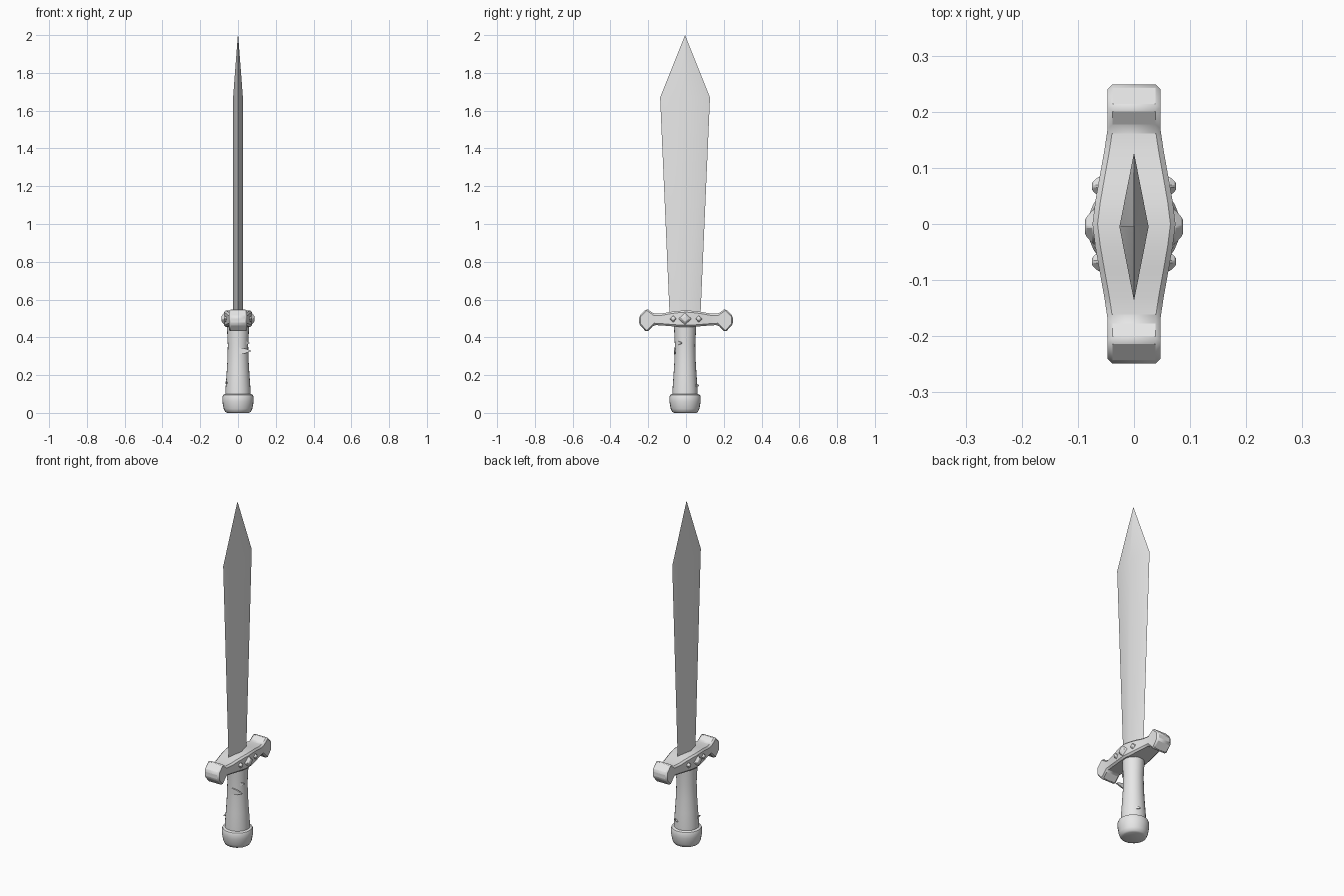
import bpy, bmesh, math
from mathutils import Vector, Matrix

if "Cube" in bpy.data.objects:
    bpy.data.objects.remove(bpy.data.objects["Cube"], do_unlink=True)

grey = bpy.data.materials.new("light_grey")
grey.use_nodes = True
grey.diffuse_color = (0.8, 0.8, 0.8, 1)
grey.node_tree.nodes["Principled BSDF"].inputs["Base Color"].default_value = (0.8, 0.8, 0.8, 1)
MID = -0.005  # y of the sword's long axis


def finish(name, bm, angle=30, bevel=0, segments=1):
    bmesh.ops.recalc_face_normals(bm, faces=bm.faces)
    mesh = bpy.data.meshes.new(name)
    bm.to_mesh(mesh)
    bm.free()
    mesh.materials.append(grey)
    ob = bpy.data.objects.new(name, mesh)
    bpy.context.collection.objects.link(ob)
    if bevel:
        mod = ob.modifiers.new("bevel", "BEVEL")
        mod.width, mod.segments = bevel, segments
        mod.limit_method, mod.angle_limit = "ANGLE", math.radians(35)
    bpy.ops.object.select_all(action="DESELECT")
    ob.select_set(True)
    bpy.context.view_layer.objects.active = ob
    bpy.ops.object.shade_smooth_by_angle(angle=math.radians(angle))
    return ob


def loft(bm, rings):
    """Bridge rings of points and cap both ends."""
    loops = [[bm.verts.new(p) for p in ring] for ring in rings]
    for a, b in zip(loops, loops[1:]):
        n = len(a)
        for i in range(n):
            bm.faces.new((a[i], a[(i + 1) % n], b[(i + 1) % n], b[i]))
    bm.faces.new(loops[0])
    bm.faces.new(loops[-1])


def turned(name, profile, sides=24):
    bm = bmesh.new()
    loft(bm, [[(r * math.cos(i * math.tau / sides), MID + r * math.sin(i * math.tau / sides), z)
               for i in range(sides)] for r, z in profile])
    return finish(name, bm, 40)


# Blade: diamond section widening to the shoulder, then a point
bm = bmesh.new()
loft(bm, [[(t, MID, z), (0, MID + w, z), (-t, MID, z), (0, MID - w, z)]
          for z, w, t in ((0.5, 0.081, 0.026), (1.67, 0.132, 0.026), (1.998, 0.001, 0.001))])
bm.faces.ensure_lookup_table()
finish("blade", bm)

# Grip and pommel
turned("grip", [(0.067, 0.08), (0.066, 0.13), (0.061, 0.2), (0.056, 0.28),
                (0.054, 0.36), (0.057, 0.42), (0.059, 0.48)])
turned("pommel", [(0.058, 0), (0.068, 0.005), (0.076, 0.022), (0.083, 0.06),
                  (0.083, 0.085), (0.079, 0.095), (0.068, 0.1)])

# Crossguard: rectangular sections along y with flared, pointed ends
half = [(0, 0.543, 0.455, 0.074), (0.04, 0.54, 0.456, 0.069), (0.08, 0.535, 0.459, 0.062),
        (0.13, 0.526, 0.463, 0.053), (0.17, 0.525, 0.465, 0.047),
        (0.208, 0.552, 0.426, 0.047), (0.249, 0.51, 0.47, 0.047)]
stations = [(-y, a, b, x) for y, a, b, x in half[:0:-1]] + half
bm = bmesh.new()
loft(bm, [[(-x, y, b), (x, y, b), (x, y, a), (-x, y, a)] for y, a, b, x in stations])
finish("crossguard", bm, 30, 0.009)


# Faceted studs on both faces of the guard
def stud(name, side, y, z, radius, x_in, x_out):
    bm = bmesh.new()
    rings = []
    for x, s in ((x_in, 1), (x_in + (x_out - x_in) * 0.55, 1), (x_out, 0.5)):
        rings.append([(side * x, y + s * radius * math.cos(i * math.pi / 2),
                       z + s * radius * math.sin(i * math.pi / 2)) for i in range(4)])
    loft(bm, rings)
    finish(name, bm, 20, 0.003)


for side, label in ((1, "left"), (-1, "right")):
    stud("centre_stud_" + label, side, MID, 0.498, 0.034, 0.055, 0.087)
    for y, end in ((0.067, "back"), (-0.067, "front")):
        stud("small_stud_" + label + "_" + end, side, y, 0.498, 0.019, 0.05, 0.075)


# Loose wrap ends: thin pointed flaps lifting off the grip
def flap(name, angle, z, radius, length, height, lift):
    bm = bmesh.new()
    a = math.radians(angle)
    out = Vector((math.cos(a), math.sin(a), 0))
    along = Vector((-math.sin(a), math.cos(a), 0))
    base = Vector((0, MID, z)) + out * radius
    rings = []
    for t, s in ((0, 1), (0.5, 0.75), (1, 0.1)):
        c = base + along * length * t + out * lift * t
        up = Vector((0, 0, height * s / 2))
        thick = out * 0.004
        rings.append([c - up - thick, c - up + thick, c + up + thick, c + up - thick])
    loft(bm, rings)
    finish(name, bm)


flap("wrap_end_upper", -88, 0.328, 0.055, 0.066, 0.036, 0.002)
flap("wrap_end_upper_small", -40, 0.37, 0.053, 0.022, 0.02, 0.003)
flap("wrap_end_lower", 62, 0.145, 0.064, 0.024, 0.018, 0.003)
flap("wrap_end_back", 190, 0.16, 0.062, 0.03, 0.012, 0.003)
